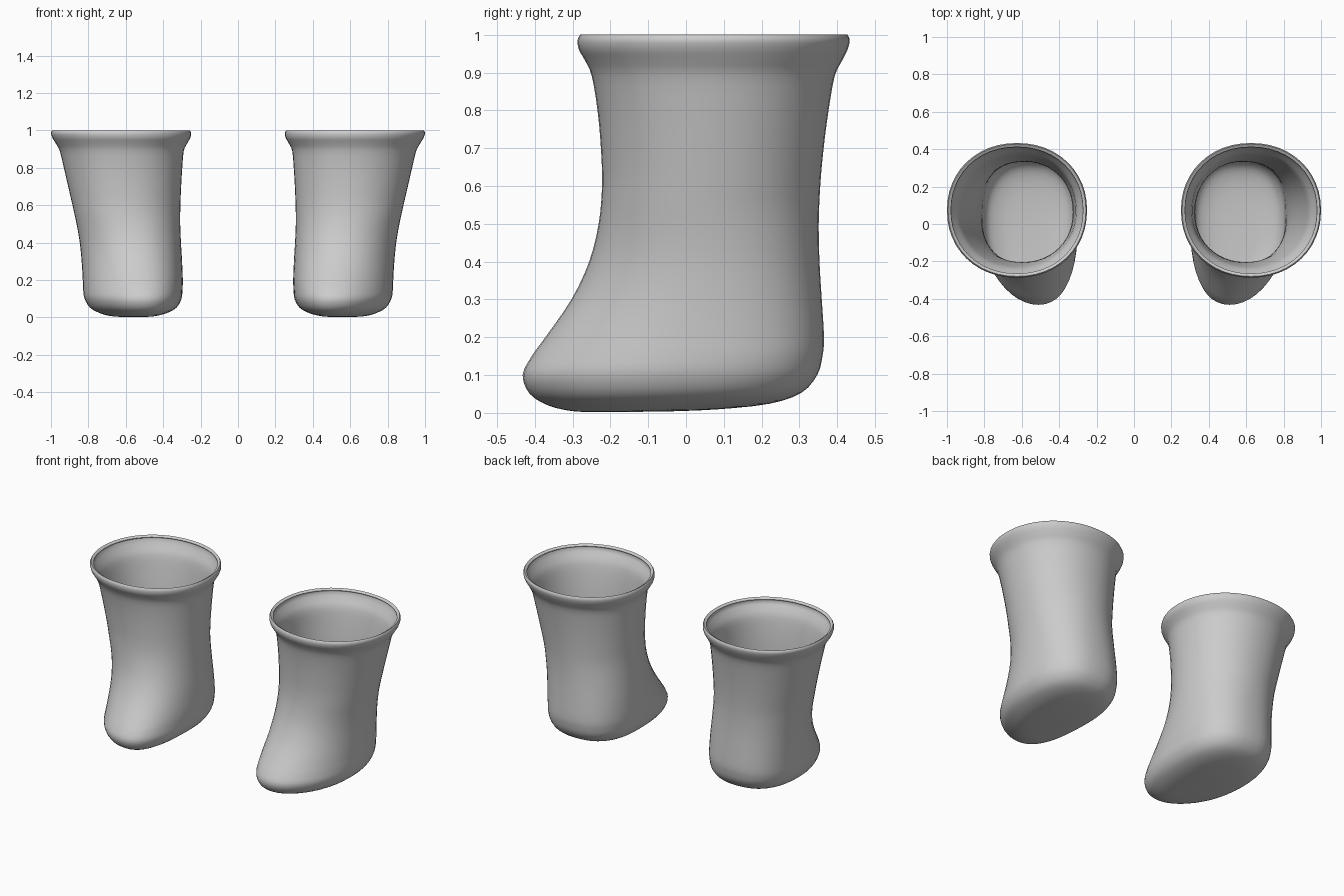
import bpy, bmesh, math

if "Cube" in bpy.data.objects:
    bpy.data.objects.remove(bpy.data.objects["Cube"])

SEG, SUB = 48, 3

# Boot profile: z, inner x, outer x, front y, back y
RINGS = [
    (0.002, 0.52, 0.62, -0.26, -0.05),
    (0.006, 0.45, 0.68, -0.31, 0.08),
    (0.02, 0.385, 0.735, -0.365, 0.22),
    (0.05, 0.33, 0.79, -0.413, 0.305),
    (0.10, 0.302, 0.82, -0.432, 0.347),
    (0.15, 0.297, 0.828, -0.408, 0.361),
    (0.20, 0.295, 0.83, -0.372, 0.365),
    (0.30, 0.299, 0.836, -0.303, 0.359),
    (0.40, 0.305, 0.846, -0.256, 0.353),
    (0.50, 0.309, 0.863, -0.231, 0.351),
    (0.60, 0.308, 0.885, -0.222, 0.355),
    (0.70, 0.304, 0.908, -0.225, 0.364),
    (0.80, 0.298, 0.931, -0.234, 0.377),
    (0.89, 0.290, 0.953, -0.249, 0.393),
    (0.93, 0.272, 0.974, -0.266, 0.412),
    (0.96, 0.255, 0.992, -0.283, 0.427),
    (0.985, 0.251, 1.0, -0.287, 0.433),
    (1.0, 0.257, 0.994, -0.280, 0.427),
]


def catmull(p0, p1, p2, p3, t):
    return [b + 0.5 * t * (c - a + t * (2*a - 5*b + 4*c - d + t * (3*(b - c) + d - a)))
            for a, b, c, d in zip(p0, p1, p2, p3)]


def smooth_rings():
    out, n = [], len(RINGS)
    for i in range(n - 1):
        a, d = RINGS[max(i - 1, 0)], RINGS[min(i + 2, n - 1)]
        out += [catmull(a, RINGS[i], RINGS[i + 1], d, k / SUB) for k in range(SUB)]
    return out + [RINGS[-1]]


def outline(z, x0, x1, y0, y1):
    """Egg-shaped section: squarish heel, tapered toe leaning inward."""
    xc, hw = (x0 + x1) / 2, (x1 - x0) / 2
    foot = max(0.0, min(1.0, (0.55 - z) / 0.4))
    yc = y0 + (y1 - y0) * (0.5 + 0.08 * foot)
    pts = []
    for i in range(SEG):
        a = 2 * math.pi * i / SEG
        c, s = math.cos(a), math.sin(a)
        e = 2 / (2.1 + 0.35 * foot) if s > 0 else 2 / 2.1
        px = math.copysign(abs(c) ** e, c) * hw
        py = math.copysign(abs(s) ** e, s)
        if py < 0:
            px -= 0.05 * foot * py * py
        py *= (y1 - yc) if py > 0 else (yc - y0)
        # The sole lifts slightly towards the heel
        lift = 0.012 * max(0.0, yc + py + 0.2) * max(0.0, 1 - z / 0.1)
        pts.append((xc + px, yc + py, z + lift))
    return pts


def make_boot(name, side, mat):
    bm = bmesh.new()
    loops = [[bm.verts.new((side * x, y, z)) for x, y, z in outline(*r)]
             for r in smooth_rings()]
    for lo, hi in zip(loops, loops[1:]):
        for i in range(SEG):
            j = (i + 1) % SEG
            bm.faces.new((lo[i], lo[j], hi[j], hi[i]))
    bm.faces.new(loops[0][::-1])
    if side < 0:
        bmesh.ops.reverse_faces(bm, faces=bm.faces[:])
    me = bpy.data.meshes.new(name)
    bm.to_mesh(me)
    bm.free()
    me.materials.append(mat)
    ob = bpy.data.objects.new(name, me)
    bpy.context.collection.objects.link(ob)
    # Hollow wall
    wall = ob.modifiers.new("wall", 'SOLIDIFY')
    wall.thickness, wall.offset = 0.018, -1
    bpy.ops.object.select_all(action='DESELECT')
    ob.select_set(True)
    bpy.context.view_layer.objects.active = ob
    bpy.ops.object.modifier_apply(modifier="wall")
    bpy.ops.object.shade_smooth_by_angle(angle=math.radians(50))


grey = bpy.data.materials.new("light grey")
grey.diffuse_color = (0.6, 0.6, 0.6, 1)
grey.use_nodes = True
grey.node_tree.nodes["Principled BSDF"].inputs["Base Color"].default_value = grey.diffuse_color
make_boot("right_boot", 1, grey)
make_boot("left_boot", -1, grey)
